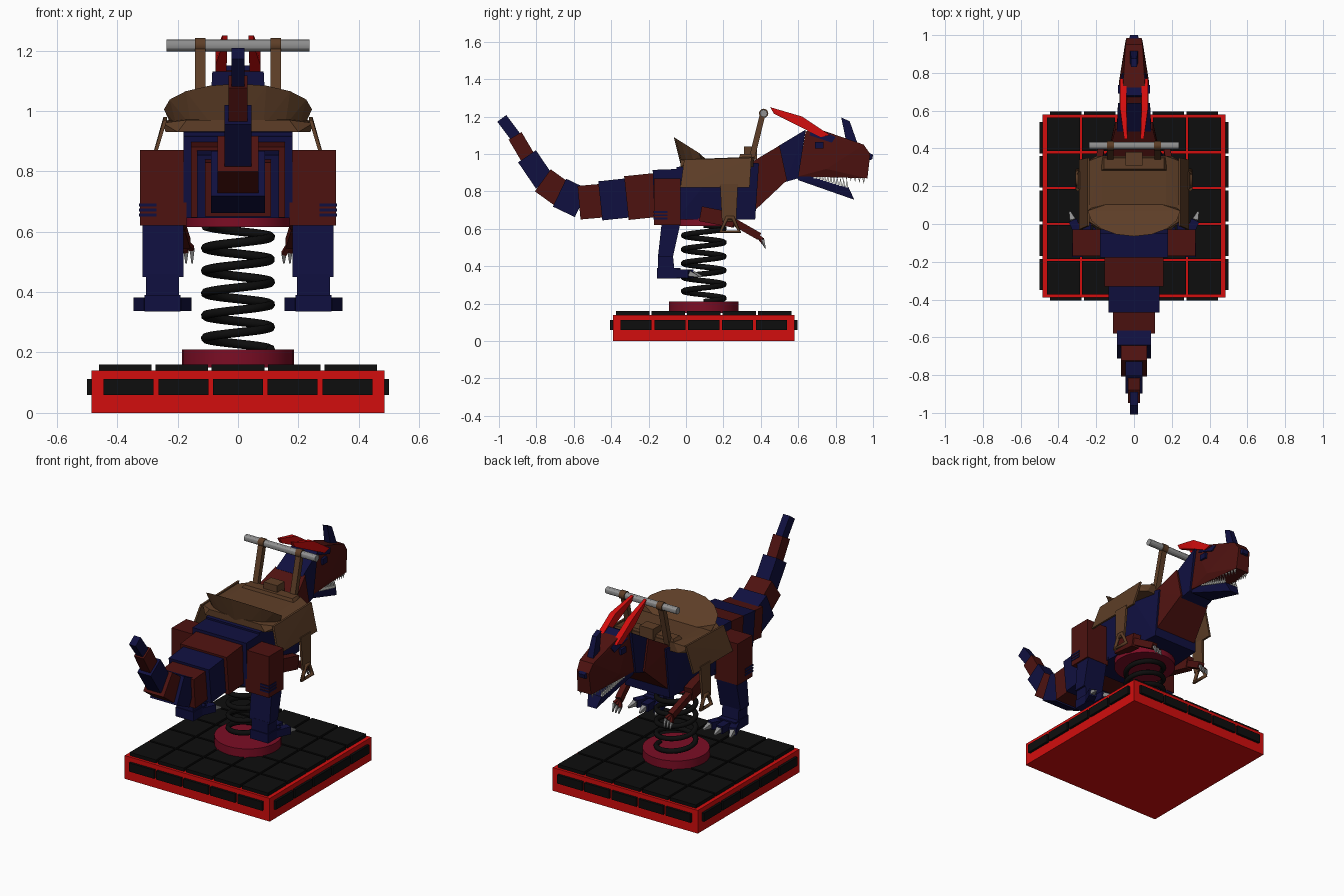
import bpy, bmesh, math
from mathutils import Vector

cube = bpy.data.objects.get("Cube")
if cube:
    bpy.data.objects.remove(cube)


def material(name, r, g, b):
    m = bpy.data.materials.new(name)
    m.use_nodes = True
    m.diffuse_color = (r, g, b, 1)
    m.node_tree.nodes["Principled BSDF"].inputs["Base Color"].default_value = (r, g, b, 1)
    return m


NAVY = material("navy", .005, .005, .05)
MAROON = material("maroon", .075, .006, .005)
RED = material("bright red", .65, .004, .004)
CRIMSON = material("crimson", .2, .004, .018)
BROWN = material("leather brown", .11, .048, .02)
BLACK = material("black", .004, .004, .004)
GREY = material("grey", .28, .28, .28)
WHITE = material("ivory", .65, .65, .6)
SIDES = (("left", 1), ("right", -1))


def add(name, bm, mat):
    bmesh.ops.recalc_face_normals(bm, faces=bm.faces)
    me = bpy.data.meshes.new(name)
    bm.to_mesh(me)
    bm.free()
    me.materials.append(mat)
    ob = bpy.data.objects.new(name, me)
    bpy.context.collection.objects.link(ob)
    return ob


def hull(name, pts, mat):
    """Convex solid around the points."""
    bm = bmesh.new()
    verts = [bm.verts.new(p) for p in pts]
    res = bmesh.ops.convex_hull(bm, input=verts)
    junk = {g for g in res["geom_interior"] + res["geom_unused"] if isinstance(g, bmesh.types.BMVert)}
    bmesh.ops.delete(bm, geom=list(junk), context="VERTS")
    bmesh.ops.dissolve_limit(bm, angle_limit=.01, verts=bm.verts, edges=bm.edges)
    return add(name, bm, mat)


def box(name, x, y, z, mat):
    return hull(name, [(a, b, c) for a in x for b in y for c in z], mat)


def strut(name, a, b, w, h, mat, taper=1):
    """Rectangular bar from a to b, w across and h deep."""
    a, b = Vector(a), Vector(b)
    d = (b - a).normalized()
    up = Vector((1, 0, 0)).cross(d).normalized()
    side = d.cross(up)
    pts = [p + side * w / 2 * i * k + up * h / 2 * j * k
           for p, k in ((a, 1), (b, taper)) for i in (-1, 1) for j in (-1, 1)]
    return hull(name, pts, mat)


def slab(name, rings, mat, x=0):
    """Solid through (y, z, half width) stations, symmetric about x."""
    return hull(name, [(x + s * w, y, z) for y, z, w in rings for s in (-1, 1)], mat)


def cylinder(name, r, depth, loc, mat, axis="Z", seg=32):
    bpy.ops.mesh.primitive_cylinder_add(vertices=seg, radius=r, depth=depth, location=loc,
                                        rotation=(0, math.pi / 2 if axis == "X" else 0, 0))
    ob = bpy.context.object
    ob.name = name
    ob.data.materials.append(mat)
    bpy.ops.object.shade_smooth_by_angle()


def tube(name, pts, r, mat, closed=False):
    cu = bpy.data.curves.new(name, "CURVE")
    cu.dimensions = "3D"
    cu.bevel_depth, cu.bevel_resolution, cu.use_fill_caps = r, 2, True
    sp = cu.splines.new("POLY")
    sp.points.add(len(pts) - 1)
    for p, co in zip(sp.points, pts):
        p.co = (*co, 1)
    sp.use_cyclic_u = closed
    tmp = bpy.data.objects.new(name + "_path", cu)
    bpy.context.collection.objects.link(tmp)
    bpy.context.view_layer.update()
    me = bpy.data.meshes.new_from_object(tmp.evaluated_get(bpy.context.evaluated_depsgraph_get()))
    bpy.data.objects.remove(tmp)
    me.materials.clear()
    me.materials.append(mat)
    bpy.context.collection.objects.link(bpy.data.objects.new(name, me))


# Tiled base
CY = .095
box("base", (-.485, .485), (CY - .485, CY + .485), (0, .14), RED)
for i in range(5):
    u = (i - 2) * .187
    for j in range(5):
        v = CY + (j - 2) * .19
        box("floor_tile", (u - .087, u + .087), (v - .089, v + .089), (.13, .16), BLACK)
    u = (i - 2) * .181
    for s in (-1, 1):
        box("rim_tile", (u - .083, u + .083), (CY + s * .47, CY + s * .5), (.06, .112), BLACK)
        box("rim_tile", (s * .47, s * .5), (CY + u - .083, CY + u + .083), (.06, .112), BLACK)

# Spring with its two discs
cylinder("lower_disc", .185, .06, (0, CY, .18), CRIMSON)
cylinder("upper_disc", .175, .04, (0, CY, .635), CRIMSON)
N = 200
coil = [(.108 * math.cos(k / N * 11 * math.pi), CY + .108 * math.sin(k / N * 11 * math.pi), .21 + .41 * k / N)
        for k in range(N + 1)]
tube("spring", coil, .015, BLACK)

# Tail: stepped blocks, alternating colours
joints = [(-.985, 1.19), (-.91, 1.09), (-.845, .98), (-.76, .855), (-.67, .79),
          (-.565, .74), (-.45, .75), (-.31, .765), (-.165, .78), (-.03, .785)]
widths = (.022, .032, .045, .068, .09, .11, .135, .155, .18)
heights = (.06, .08, .115, .145, .165, .18, .21, .235, .27)
for k in range(9):
    a, b = Vector((0, *joints[k])), Vector((0, *joints[k + 1]))
    e = (b - a) * .06
    strut("tail_segment", a if k == 0 else a - e, b + e, 2 * widths[k], heights[k], MAROON if k % 2 else NAVY)

# Trunk and neck
slab("trunk", [(-.05, .65, .18), (.37, .65, .15), (-.05, .93, .18), (.2, .96, .18), (.39, .95, .14)], NAVY)
slab("neck_lower", [(.37, .7, .14), (.34, .95, .14), (.54, .86, .1), (.5, 1.045, .1)], MAROON)
slab("neck_upper", [(.53, .85, .09), (.49, 1.04, .09), (.6, .87, .085), (.64, 1.13, .085)], NAVY)

# Head
slab("skull", [(.6, .88, .075), (.64, 1.12, .07), (.69, 1.14, .06), (.75, .92, .08),
               (.95, 1.05, .045), (.985, 1.0, .04), (.97, .87, .045)], MAROON)
slab("lower_jaw", [(.58, .91, .07), (.6, .86, .07), (.68, .88, .065), (.87, .82, .045), (.9, .755, .03)], NAVY)
slab("nose_tip", [(.95, 1.02, .03), (.97, .965, .03), (1, .995, .02), (.995, .97, .02)], NAVY)
slab("brow", [(.66, 1.1, .075), (.68, 1.15, .05), (.8, 1.09, .06), (.78, 1.06, .07)], NAVY)
slab("horn", [(.83, 1.195, .015), (.875, 1.175, .015), (.86, 1.05, .022), (.93, 1.02, .022)], NAVY)
for side, s in SIDES:
    box(side + "_eye", (s * .06, s * .084), (.69, .735), (1.03, 1.065), NAVY)
    hull(side + "_crest", [(s * x, y, z) for x in (.035, .052) for y, z in
                           ((.45, 1.25), (.47, 1.215))] +
         [(s * x, y, z) for x in (.04, .075) for y, z in ((.62, 1.2), (.6, 1.15), (.77, 1.1), (.72, 1.09))], RED)
    for k in range(11):
        t = k / 10
        hull(side + "_lower_tooth", [(s * (.063 - .02 * t) + dx, .69 + .17 * t + dy, .87 - .05 * t)
             for dx in (-.006, .006) for dy in (-.008, .008)] + [(s * (.06 - .02 * t), .69 + .17 * t, .915 - .05 * t)], WHITE)
        hull(side + "_upper_tooth", [(s * (.07 - .03 * t) + dx, .72 + .23 * t + dy, .925 - .05 * t)
             for dx in (-.006, .006) for dy in (-.008, .008)] + [(s * (.068 - .03 * t), .72 + .23 * t, .885 - .045 * t)], WHITE)

# Legs with clawed feet, and small arms
for side, s in SIDES:
    box(side + "_thigh", (s * .17, s * .325), (-.17, -.03), (.62, .87), MAROON)
    for z in (.655, .672, .689):
        box(side + "_thigh_stripe", (s * .27, s * .328), (-.174, -.1), (z - .005, z + .005), NAVY)
    slab(side + "_shin", [(-.13, .63, .068), (-.03, .63, .068), (-.15, .45, .068), (-.07, .45, .068)], NAVY, s * .248)
    slab(side + "_ankle", [(-.15, .46, .055), (-.07, .46, .055), (-.15, .36, .055), (-.06, .36, .055)], NAVY, s * .25)
    box(side + "_foot", (s * .19, s * .31), (-.155, -.03), (.335, .39), NAVY)
    for t in (-1, 0, 1):
        x = s * .25 + t * .04
        tip = (x + t * .035, .04 - .02 * abs(t), .36)
        strut(side + "_toe", (x, -.06, .36), tip, .045, .045, NAVY)
        strut(side + "_claw", tip, (tip[0] + t * .015, tip[1] + .045, .345), .03, .03, GREY, .3)
    strut(side + "_upper_arm", (s * .18, .08, .68), (s * .2, .26, .645), .05, .08, MAROON)
    strut(side + "_forearm", (s * .2, .25, .64), (s * .175, .39, .56), .035, .04, MAROON)
    for t in (-1, 0, 1):
        knuckle = (s * .172 + t * .02, .41, .535 + .008 * t)
        strut(side + "_finger", (s * .175, .38, .565), knuckle, .016, .018, MAROON)
        strut(side + "_finger_claw", knuckle, (knuckle[0], .425, .495), .016, .016, GREY, .3)

# Saddle: seat, dished backrest, pommel
hull("seat", [(s * x, y, z) for s in (-1, 1) for x, y, z in
     ((.24, .02, .93), (.24, .33, .93), (.2, -.03, .93), (.2, .36, .93), (.25, .02, .96), (.25, .33, .965),
      (.17, -.03, .97), (.17, .36, .985))], BROWN)
rim = []
for k in range(9):
    a = math.pi * k / 8
    c, q = math.cos(a), math.sin(a)
    rim += [(.245 * c, .07 - .135 * q, 1.005 + .085 * q), (.22 * c, .09 - .12 * q, .95)]
hull("backrest", rim + [(.1, .12, .96), (-.1, .12, .96)], BROWN)
slab("saddle_front", [(.28, .97, .18), (.29, 1.0, .16), (.35, 1.0, .16), (.36, .95, .18)], BROWN)
box("pommel", (-.045, .045), (.31, .38), (.97, 1.04), BROWN)

# Saddle flaps, straps and stirrups
for side, s in SIDES:
    hull(side + "_flap", [(s * (x + d), y, z) for d in (0, .012) for x, y, z in
         ((.235, -.01, .97), (.235, .35, .98), (.28, -.03, .82), (.28, .34, .82))], BROWN)
    strut(side + "_strap", (s * .285, .23, .84), (s * .295, .23, .64), .015, .095, BROWN, .8)
    tube(side + "_stirrup", [(s * .298, .185, .585), (s * .298, .285, .585), (s * .298, .25, .66), (s * .298, .22, .66)],
         .012, BROWN, True)

# Handlebar
    strut(side + "_handle_post", (s * .125, .345, .95), (s * .125, .412, 1.22), .034, .03, BROWN)
    cylinder(side + "_bar_wrap", .025, .036, (s * .125, .415, 1.217), BROWN, "X", 12)
cylinder("handlebar", .02, .475, (0, .415, 1.217), GREY, "X", 12)
